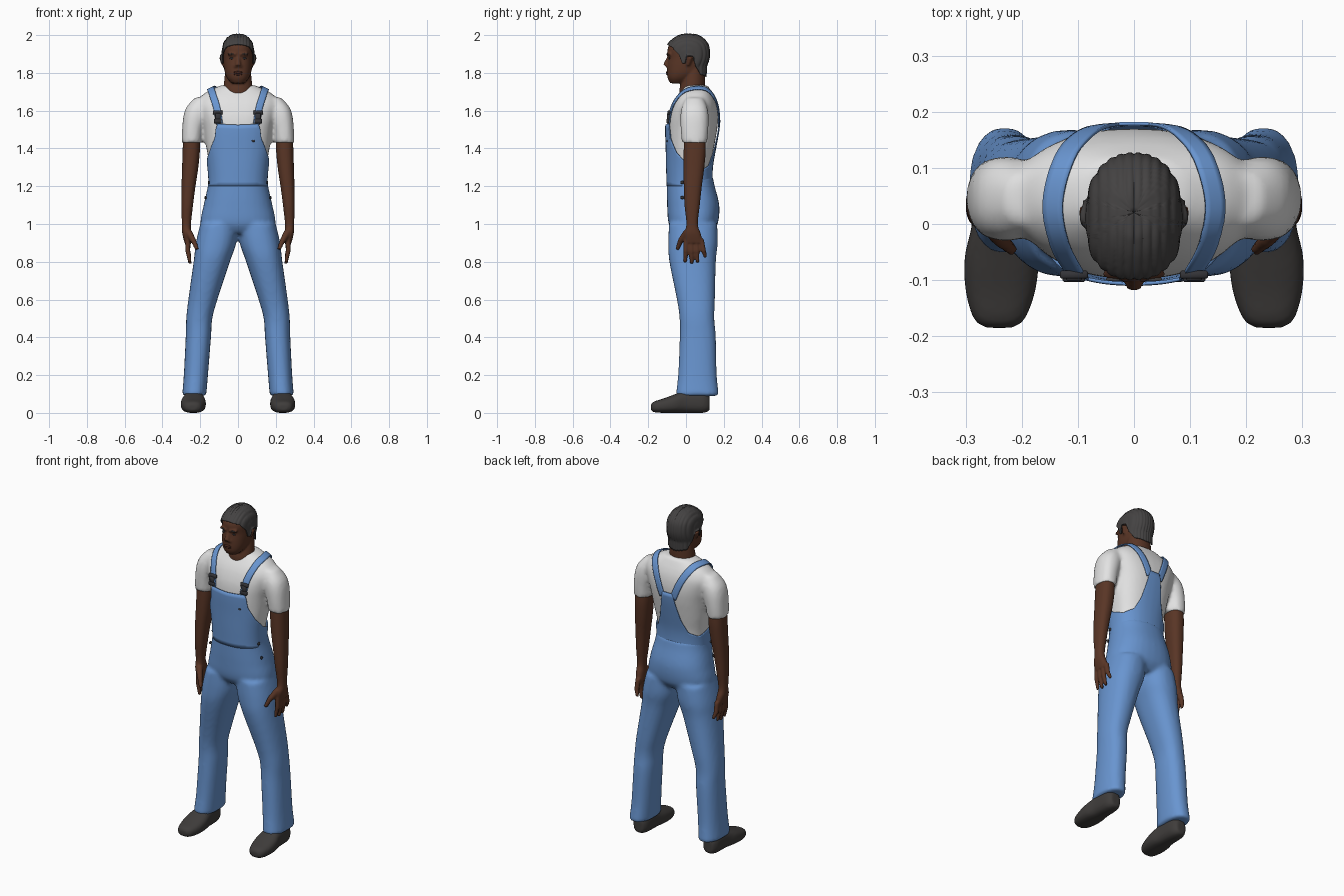
import bpy, bmesh, math
from mathutils import Vector
from mathutils.bvhtree import BVHTree

if "Cube" in bpy.data.objects:
    bpy.data.objects.remove(bpy.data.objects["Cube"])


def material(name, r, g, b):
    m = bpy.data.materials.new(name)
    m.use_nodes = True
    m.diffuse_color = (r, g, b, 1)
    bsdf = m.node_tree.nodes["Principled BSDF"]
    bsdf.inputs["Base Color"].default_value = (r, g, b, 1)
    bsdf.inputs["Roughness"].default_value = 0.8
    return m


DENIM = material("blue denim", 0.14, 0.30, 0.63)
WHITE = material("white cotton", 0.76, 0.76, 0.76)
SKIN = material("brown skin", 0.10, 0.036, 0.019)
LIP = material("dark lip", 0.07, 0.022, 0.014)
HAIR = material("dark grey hair", 0.058, 0.055, 0.055)
SHOE = material("charcoal leather", 0.05, 0.046, 0.044)
METAL = material("dark metal", 0.035, 0.035, 0.04)


def spline(pts, n=5):
    """Catmull-Rom points through tuples of any length."""
    out = []
    for i in range(len(pts) - 1):
        a, b, c, d = pts[max(i - 1, 0)], pts[i], pts[i + 1], pts[min(i + 2, len(pts) - 1)]
        for k in range(n):
            t = k / n
            out.append([q + t * (r - p) / 2 + t * t * (2 * p - 5 * q + 4 * r - s) / 2
                        + t ** 3 * (3 * q - p - 3 * r + s) / 2
                        for p, q, r, s in zip(a, b, c, d)])
    return out + [list(pts[-1])]


def loft(bm, rings, side=1, power=2.3, along_y=False, n=32):
    """Rings are (height, centre x, half width, front, back)."""
    loops = []
    for h, cx, rx, lo, hi in spline(rings):
        loop = []
        for j in range(n):
            c, s = math.cos(j * math.tau / n), math.sin(j * math.tau / n)
            u = side * cx + rx * math.copysign(abs(c) ** (2 / power), c)
            v = (lo + hi) / 2 + (hi - lo) / 2 * math.copysign(abs(s) ** (2 / power), s)
            loop.append(bm.verts.new((u, h, v) if along_y else (u, v, h)))
        loops.append(loop)
    for a, b in zip(loops, loops[1:]):
        for j in range(n):
            bm.faces.new((a[j], a[j - 1], b[j - 1], b[j]))
    bm.faces.new(loops[0])
    bm.faces.new(loops[-1])


def limb(bm, p, q, r1, r2):
    p, q = Vector(p), Vector(q)
    rot = (q - p).to_track_quat("Z", "Y").to_matrix().to_4x4()
    rot.translation = (p + q) / 2
    bmesh.ops.create_cone(bm, cap_ends=True, segments=12, radius1=r1, radius2=r2,
                          depth=(q - p).length, matrix=rot)


def finish(name, bm, mat, voxel=0, rounds=0, thick=0):
    bmesh.ops.recalc_face_normals(bm, faces=bm.faces)
    for f in bm.faces:
        f.smooth = len(f.verts) < 5
    mesh = bpy.data.meshes.new(name)
    bm.to_mesh(mesh)
    bm.free()
    mesh.materials.append(mat)
    ob = bpy.data.objects.new(name, mesh)
    bpy.context.collection.objects.link(ob)
    if voxel:
        m = ob.modifiers.new("merge", "REMESH")
        m.mode, m.voxel_size, m.use_smooth_shade = "VOXEL", voxel, True
        m = ob.modifiers.new("soften", "SMOOTH")
        m.factor, m.iterations = 0.5, rounds
    if thick:
        m = ob.modifiers.new("cloth", "SOLIDIFY")
        m.thickness, m.offset = thick, 0
    return ob


def surface(ob):
    bpy.context.view_layer.update()
    return BVHTree.FromObject(ob, bpy.context.evaluated_depsgraph_get())


def sheet(name, rows, mat, thick, closed):
    bm = bmesh.new()
    vs = [[bm.verts.new(p) for p in row] for row in rows]
    for a, b in zip(vs, vs[1:]):
        for j in range(0 if closed else 1, len(a)):
            bm.faces.new((a[j - 1], a[j], b[j], b[j - 1]))
    return finish(name, bm, mat, thick=thick)


def table(pairs, t):
    for (a, u), (b, v) in zip(pairs, pairs[1:]):
        if t <= b:
            return u + (v - u) * (t - a) / (b - a)
    return pairs[-1][1]


def blob(name, loc, size, mat, box=False):
    bm = bmesh.new()
    if box:
        bmesh.ops.create_cube(bm, size=2)
    else:
        bmesh.ops.create_uvsphere(bm, u_segments=16, v_segments=10, radius=1)
    bmesh.ops.scale(bm, vec=size, verts=bm.verts)
    bmesh.ops.translate(bm, vec=loc, verts=bm.verts)
    if box:
        bmesh.ops.bevel(bm, geom=bm.edges[:], offset=min(size) * 0.4, segments=1, affect="EDGES")
    return finish(name, bm, mat)


def front_y(tree, x, z):
    return tree.ray_cast(Vector((x, -1, z)), Vector((0, 1, 0)))[0].y


# Shirt: torso and short sleeves merged
bm = bmesh.new()
loft(bm, [(1.10, 0, .16, -.09, .15), (1.20, 0, .145, -.09, .13), (1.30, 0, .15, -.093, .13),
          (1.40, 0, .167, -.095, .147), (1.50, 0, .182, -.098, .165), (1.57, 0, .20, -.092, .17),
          (1.63, 0, .215, -.073, .163), (1.67, 0, .20, -.052, .15), (1.70, 0, .165, -.03, .135),
          (1.735, 0, .09, -.005, .115)], power=2.4)
for s in (1, -1):
    loft(bm, [(1.43, .246, .053, -.022, .112), (1.50, .24, .056, -.028, .118),
              (1.57, .226, .063, -.03, .12), (1.62, .21, .062, -.022, .112),
              (1.67, .185, .042, 0, .09)], s)
shirt = finish("shirt", bm, WHITE, .011, 5)
shirt_tree = surface(shirt)

# Trousers: hips and flared legs merged
bm = bmesh.new()
loft(bm, [(.95, 0, .14, -.06, .13), (1.0, 0, .197, -.092, .168), (1.1, 0, .182, -.1, .176),
          (1.2, 0, .16, -.102, .152), (1.25, 0, .155, -.102, .142)])
for s in (1, -1):
    loft(bm, [(.09, .232, .064, -.055, .175), (.2, .223, .064, -.042, .163),
              (.4, .21, .067, -.033, .158), (.5, .205, .069, -.034, .15),
              (.6, .186, .077, -.048, .153), (.8, .139, .096, -.088, .158),
              (.9, .116, .107, -.094, .168), (1.0, .1, .1, -.09, .165)], s)
finish("trousers", bm, DENIM, .011, 5)

# Bib wrapping the torso, low at the sides and rising at the back
bib_top = [(0, 1.525), (.76, 1.53), (.84, 1.45), (1.1, 1.375), (1.45, 1.315), (1.9, 1.285),
           (2.3, 1.31), (2.6, 1.38), (2.8, 1.47), (2.92, 1.55), (math.pi, 1.55)]
rows = []
for k in range(15):
    row = []
    for j in range(120):
        t = (j / 120 - .5) * math.tau
        z = 1.2 + (table(bib_top, abs(t)) - 1.2) * k / 14
        d = Vector((math.sin(t), -math.cos(t), 0))
        row.append(shirt_tree.ray_cast(Vector((0, .03, z)), d)[0] + d * .01)
    rows.append(row)
sheet("overall_bib", rows, DENIM, .006, True)

# Shoulder straps, buckles and side buttons
strap_path = [(.1, -.1, 1.53), (.115, -.08, 1.62), (.14, -.035, 1.7), (.145, .04, 1.72),
              (.12, .11, 1.7), (.08, .16, 1.63), (.035, .175, 1.52)]
for s, label in ((1, "left"), (-1, "right")):
    path = [Vector((s * x, y, z)) for x, y, z in spline(strap_path, 6)]
    rows = []
    for i, p in enumerate(path):
        tangent = path[min(i + 1, len(path) - 1)] - path[max(i - 1, 0)]
        across = shirt_tree.find_nearest(p)[1].cross(tangent).normalized()
        row = []
        for w in range(-2, 3):
            loc, nor, _, _ = shirt_tree.find_nearest(p + across * w * .0095)
            row.append(loc + nor * .009)
        rows.append(row)
    sheet(label + "_strap", rows, DENIM, .006, False)
    for part, z, w, h in (("clasp", 1.59, .025, .011), ("hook", 1.567, .014, .02),
                          ("stud", 1.545, .02, .012)):
        y = front_y(shirt_tree, s * .107, z) - .016
        blob(f"{label}_buckle_{part}", (s * .107, y, z), (w, .007, h), METAL, True)
    for z, x in ((1.22, .154), (1.14, .172)):
        blob(label + "_side_button", (s * x, -.02, z), (.006, .009, .009), METAL)
blob("bib_button", (.08, front_y(shirt_tree, .08, 1.44) - .012, 1.44), (.01, .004, .006), METAL)

# Arms with hands, and shoes
for s, label in ((1, "left"), (-1, "right")):
    bm = bmesh.new()
    loft(bm, [(1.5, .245, .043, -.008, .1), (1.4, .247, .046, -.012, .105),
              (1.3, .253, .043, -.013, .097), (1.2, .262, .037, -.012, .084),
              (1.1, .269, .031, -.008, .073), (1.0, .273, .024, .002, .063),
              (.95, .271, .024, -.01, .078), (.9, .264, .019, -.008, .092)], s)
    for base, tip in ((.002, -.004), (.028, .03), (.054, .062), (.08, .104)):
        drop = .79 + 6 * (tip - .03) ** 2
        mid = (s * .266, (base + tip) / 2, .86)
        limb(bm, (s * .265, base, .92), mid, .015, .0135)
        limb(bm, mid, (s * .254, tip, drop), .0135, .009)
    limb(bm, (s * .262, .005, .955), (s * .235, -.03, .91), .02, .015)
    limb(bm, (s * .237, -.027, .915), (s * .217, -.047, .865), .015, .01)
    finish(label + "_arm", bm, SKIN, .006, 3)

    bm = bmesh.new()
    loft(bm, [(-.185, .24, .022, .015, .045), (-.17, .24, .045, .004, .06),
              (-.12, .238, .062, 0, .076), (-.06, .236, .066, 0, .098), (0, .234, .055, 0, .118),
              (.09, .234, .048, 0, .12), (.125, .234, .03, .012, .09)],
         s, 2.6, True)
    finish(label + "_shoe", bm, SHOE, .008, 2)

# Head, neck, nose and ears merged
bm = bmesh.new()
loft(bm, [(1.745, 0, .034, -.083, -.01), (1.77, 0, .056, -.096, .03), (1.80, 0, .069, -.1, .07),
          (1.84, 0, .075, -.099, .1), (1.88, 0, .077, -.095, .115), (1.92, 0, .077, -.098, .116),
          (1.95, 0, .07, -.087, .108), (1.98, 0, .05, -.052, .08), (1.995, 0, .025, -.02, .05)])
loft(bm, [(1.66, 0, .08, -.035, .1), (1.71, 0, .077, -.035, .1), (1.76, 0, .073, -.025, .1),
          (1.84, 0, .065, -.01, .1)], power=2)
limb(bm, (0, -.092, 1.885), (0, -.106, 1.838), .008, .017)
for s in (1, -1):
    limb(bm, (s * .012, -.095, 1.838), (s * .012, -.1, 1.828), .011, .009)
    limb(bm, (s * .055, -.088, 1.9), (s * .01, -.096, 1.898), .007, .009)
    limb(bm, (s * .078, .01, 1.84), (s * .084, .022, 1.885), .009, .017)
head = finish("head", bm, SKIN, .006, 3)
head_tree = surface(head)

# Hair cap with braided ridges running front to back
hairline = [(0, .66), (.6, .6), (.95, .35), (1.1, -.1), (1.3, -.12), (1.4, .3), (1.75, .3),
            (1.95, -.3), (2.3, -.68), (math.pi, -.76)]
rows = []
for k in range(33):
    row = []
    for j in range(144):
        t = (j / 144 - .5) * math.tau
        low = table(hairline, abs(t))
        e = low + (1.565 - low) * k / 32
        d = Vector((math.sin(t) * math.cos(e), -math.cos(t) * math.cos(e), math.sin(e)))
        p = head_tree.ray_cast(Vector((0, .02, 1.86)), d)[0]
        row.append(p + d * (.006 + .004 * abs(math.sin(p.x * 210))))
    rows.append(row)
sheet("hair", rows, HAIR, .005, True)

# Face details
for s, label in ((1, "left"), (-1, "right")):
    for part, z, size, mat in (("eyebrow", 1.9, (.018, .004, .004), HAIR),
                               ("eye", 1.877, (.012, .004, .005), METAL)):
        y = front_y(head_tree, s * .033, z)
        blob(f"{label}_{part}", (s * .033, y, z), size, mat)
for part, z in (("upper_lip", 1.803), ("lower_lip", 1.793)):
    blob(part, (0, front_y(head_tree, 0, z), z), (.024, .006, .006), LIP)
